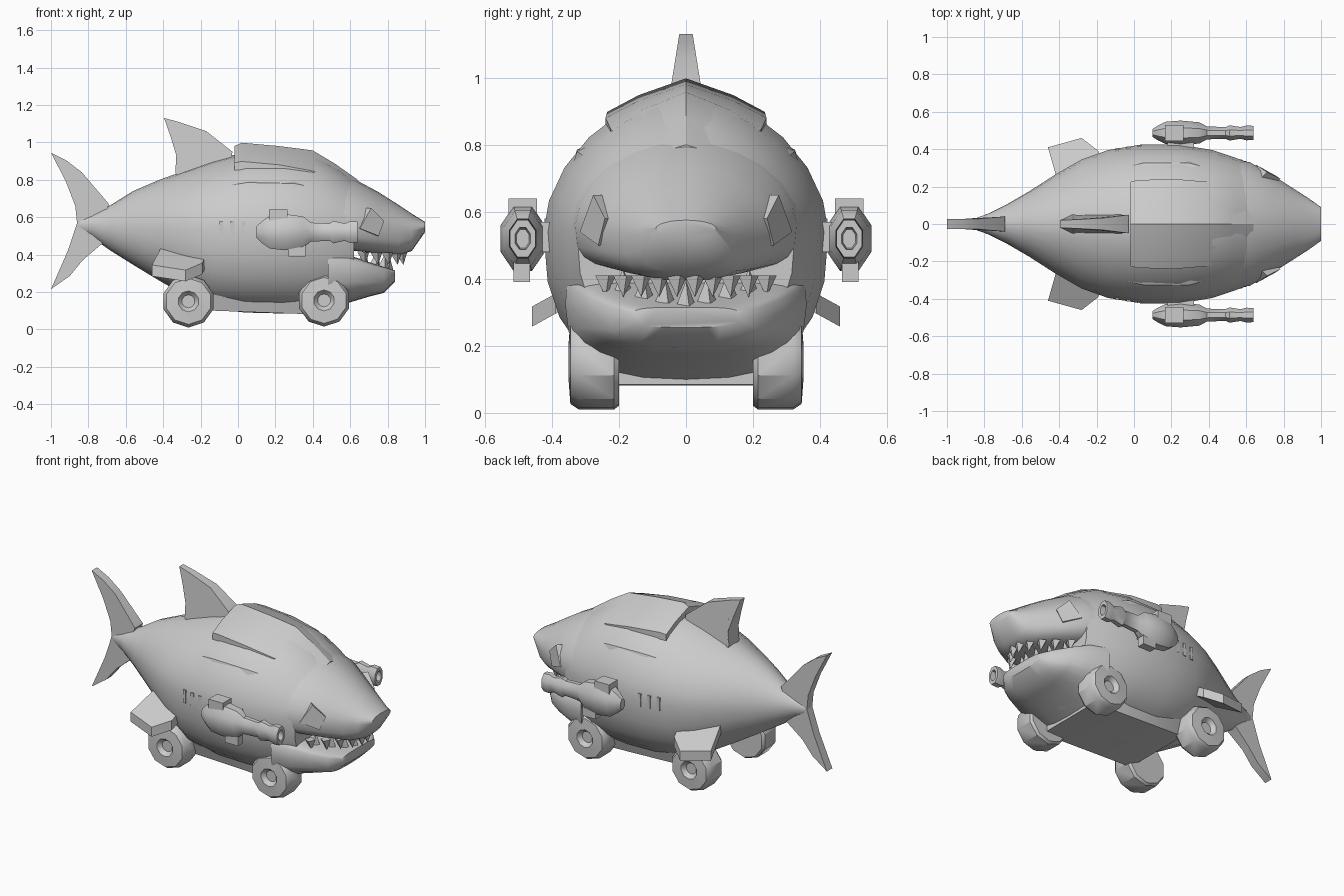
import bpy, bmesh, math
from mathutils import Vector

if "Cube" in bpy.data.objects:
    bpy.data.objects.remove(bpy.data.objects["Cube"])

grey = bpy.data.materials.new("matte grey")
grey.diffuse_color = (0.6, 0.6, 0.6, 1)
grey.use_nodes = True
grey.node_tree.nodes["Principled BSDF"].inputs["Base Color"].default_value = grey.diffuse_color


def finish(name, bm, angle=35):
    bmesh.ops.recalc_face_normals(bm, faces=bm.faces)
    me = bpy.data.meshes.new(name)
    bm.to_mesh(me)
    bm.free()
    me.materials.append(grey)
    ob = bpy.data.objects.new(name, me)
    bpy.context.collection.objects.link(ob)
    bpy.ops.object.select_all(action='DESELECT')
    ob.select_set(True)
    bpy.context.view_layer.objects.active = ob
    bpy.ops.object.shade_smooth_by_angle(angle=math.radians(angle))
    return ob


def skin(name, rings, angle=35):
    bm = bmesh.new()
    loops = [[bm.verts.new(p) for p in r] for r in rings]
    n = len(loops[0])
    for a, b in zip(loops, loops[1:]):
        for i in range(n):
            bm.faces.new((a[i], a[(i + 1) % n], b[(i + 1) % n], b[i]))
    bm.faces.new(loops[0])
    bm.faces.new(loops[-1])
    return finish(name, bm, angle)


def section(x, w, top, mid, bot, et=1.8, eb=2.4, n=24):
    """Cross-section with separate roundness above and below the widest line."""
    pts = []
    for i in range(n):
        a = 2 * math.pi * i / n
        c, s = math.cos(a), math.sin(a)
        e = 2 / (et if s >= 0 else eb)
        h = (top - mid) if s >= 0 else (mid - bot)
        pts.append((x, math.copysign(abs(c) ** e, c) * w,
                    mid + math.copysign(abs(s) ** e, s) * h))
    return pts


def fin(name, outline, half):
    """Upright fin in the xz plane; half(x, z) is the half thickness."""
    return skin(name, [[(x, s * half(x, z), z) for x, z in outline] for s in (-1, 1)], 50)


def box(name, lo, hi):
    (x0, y0, z0), (x1, y1, z1) = lo, hi
    ring = [(x0, y0), (x1, y0), (x1, y1), (x0, y1)]
    return skin(name, [[(x, y, z) for x, y in ring] for z in (z0, z1)])


def turned(name, prof, centre, axis, sides, squash=1.0, angle=35):
    """Revolve (along, radius) pairs about the x or y axis."""
    cx, cy, cz = centre
    rings = []
    for t, r in prof:
        ring = []
        for i in range(sides):
            a = 2 * math.pi * (i + 0.5) / sides
            u, v = r * math.cos(a) * squash, r * math.sin(a)
            ring.append((cx + t, cy + u, cz + v) if axis == 'x' else (cx + u, cy + t, cz + v))
        rings.append(ring)
    return skin(name, rings, angle)


# Main hull
skin("hull", [section(*s) for s in [
    (-0.85, 0.03, 0.595, 0.56, 0.52, 2, 2),
    (-0.78, 0.055, 0.62, 0.56, 0.49, 2, 2),
    (-0.68, 0.105, 0.665, 0.55, 0.42, 2, 2),
    (-0.56, 0.175, 0.74, 0.54, 0.345, 1.9, 2.1),
    (-0.42, 0.265, 0.80, 0.54, 0.26, 1.8, 2.2),
    (-0.28, 0.345, 0.85, 0.54, 0.18, 1.8, 2.3),
    (-0.14, 0.395, 0.90, 0.54, 0.11),
    (0.04, 0.425, 0.95, 0.54, 0.09),
    (0.24, 0.425, 0.955, 0.54, 0.085),
    (0.42, 0.395, 0.925, 0.54, 0.085),
    (0.54, 0.355, 0.86, 0.54, 0.12),
    (0.62, 0.325, 0.80, 0.54, 0.16)]], 45)

# Flat belly pan between the wheels
skin("belly_pan", [[(x, y, z) for y, z in
                    ((-w, b), (w, b), (w + 0.04, 0.22), (-w - 0.04, 0.22))]
                   for x, w, b in ((-0.20, 0.20, 0.13), (-0.13, 0.23, 0.10),
                                   (0.36, 0.23, 0.082), (0.48, 0.20, 0.085))])

# Upper head and snout
skin("snout", [section(*s) for s in [
    (0.53, 0.345, 0.84, 0.56, 0.43, 1.8, 3.5),
    (0.62, 0.33, 0.805, 0.56, 0.42, 1.8, 3.5),
    (0.75, 0.255, 0.735, 0.54, 0.405, 1.8, 3.2),
    (0.86, 0.185, 0.665, 0.53, 0.395, 1.9, 3),
    (0.93, 0.14, 0.618, 0.53, 0.42, 2, 3),
    (1.00, 0.09, 0.575, 0.55, 0.52, 2, 2)]], 45)

# Lower jaw
skin("lower_jaw", [section(*s) for s in [
    (0.48, 0.36, 0.42, 0.32, 0.10, 6, 2.6),
    (0.60, 0.335, 0.395, 0.31, 0.145, 6, 2.6),
    (0.70, 0.285, 0.36, 0.30, 0.175, 6, 2.8),
    (0.78, 0.225, 0.335, 0.28, 0.195, 6, 3),
    (0.84, 0.16, 0.315, 0.285, 0.255, 4, 3)]], 45)


# Teeth along both jaws
def tooth(bm, base, tip, r):
    ring = [bm.verts.new(base + Vector((r * math.cos(a), r * math.sin(a), 0)))
            for a in (0.3, 1.87, 3.44, 5.01)]
    apex = bm.verts.new(tip)
    bm.faces.new(ring)
    for i in range(4):
        bm.faces.new((ring[i], ring[(i + 1) % 4], apex))


for name, x_tip, spread, z0, dz, count in (("upper_teeth", 0.88, 0.24, 0.41, -0.065, 10),
                                           ("lower_teeth", 0.80, 0.25, 0.315, 0.08, 9)):
    bm = bmesh.new()
    for i in range(count):
        y = spread * (2 * i / (count - 1) - 1)
        x = x_tip - 0.21 * (abs(y) / spread) ** 1.6
        z = z0 + (0.05 * (abs(y) / spread) if dz > 0 else 0)
        tooth(bm, Vector((x, y, z)), Vector((x + 0.01, y, z + dz)), 0.032)
    finish(name, bm, 20)

# Raised canopy with a stepped rear edge
rings = []
for x, w, top, drop in [(-0.02, 0.225, 0.98, 0.09), (0.02, 0.235, 0.998, 0.10),
                        (0.22, 0.24, 0.98, 0.10), (0.40, 0.225, 0.957, 0.11),
                        (0.52, 0.18, 0.885, 0.08), (0.64, 0.10, 0.80, 0.035)]:
    edge = [(-1, 1), (-0.6, 0.5), (0, 0), (0.6, 0.5), (1, 1)]
    rings.append([(x, k * w, top - f * drop) for k, f in edge]
                 + [(x, w, top - drop - 0.08), (x, -w, top - drop - 0.08)])
skin("canopy", rings, 30)

# Fins
fin("dorsal_fin", [(-0.395, 1.13), (-0.32, 1.11), (-0.17, 1.06), (-0.03, 0.95),
                   (-0.05, 0.78), (-0.31, 0.76), (-0.335, 0.84), (-0.33, 0.93), (-0.36, 1.03)],
    lambda x, z: max(0.02, 0.052 - 0.16 * max(0, z - 0.93)))
tail_half = lambda x, z: 0.027 if x < -0.8 else 0.04
fin("upper_tail", [(-1, 0.945), (-0.92, 0.905), (-0.835, 0.84), (-0.69, 0.67),
                   (-0.74, 0.53), (-0.86, 0.56), (-0.87, 0.66), (-0.92, 0.79)], tail_half)
fin("lower_tail", [(-1, 0.215), (-0.90, 0.285), (-0.83, 0.37), (-0.69, 0.49),
                   (-0.75, 0.58), (-0.86, 0.57), (-0.91, 0.42)], tail_half)

for side, label in ((-1, "right"), (1, "left")):
    # Side fin sloping outward and down
    skin("side_fin_" + label,
         [[(x, side * y, 0.37 - 0.55 * (y - 0.3) + dz) for x, y in
           [(-0.46, 0.41), (-0.28, 0.46), (-0.19, 0.39), (-0.16, 0.25), (-0.40, 0.2)]]
          for dz in (-0.025, 0.035)])

    # Side gun: housing, barrel and hollow muzzle
    turned("gun_" + label, [(0, 0.035), (0.03, 0.065), (0.07, 0.095), (0.15, 0.105),
                            (0.25, 0.09), (0.29, 0.055), (0.39, 0.05), (0.41, 0.065),
                            (0.47, 0.05), (0.50, 0.063), (0.54, 0.06),
                            (0.54, 0.036), (0.50, 0.03)],
           (0.10, side * 0.487, 0.52), 'x', 8, 0.68)
    y0, y1 = sorted((side * 0.445, side * 0.53))
    box("gun_sight_" + label, (0.165, y0, 0.54), (0.265, y1, 0.64))
    y0, y1 = sorted((side * 0.465, side * 0.515))
    box("gun_magazine_" + label, (0.27, y0, 0.39), (0.36, y1, 0.50))
    y0, y1 = sorted((side * 0.36, side * 0.47))
    box("gun_mount_" + label, (0.18, y0, 0.48), (0.32, y1, 0.57))

    # Wheels with a small recessed centre
    for end, x, z, r in (("front", 0.46, 0.155, 0.14), ("rear", -0.265, 0.15, 0.14)):
        turned(f"{end}_wheel_{label}",
               [(side * t, k * r) for t, k in [(0.20, 0.92), (0.215, 1), (0.32, 1), (0.345, 0.88),
                                              (0.35, 0.4), (0.325, 0.25)]],
               (x, 0, z), 'y', 10)

    # Eye set into the slanted cheek under a heavy brow
    eye = [(0.71, 0.275, 0.65), (0.78, 0.24, 0.58), (0.75, 0.26, 0.50), (0.65, 0.315, 0.54)]
    skin("eye_" + label, [[(x + d, side * (y + d), z) for x, y, z in eye]
                          for d in (-0.03, 0.002)])

    # Gill slits
    for i in range(3):
        x = -0.10 + 0.06 * i
        y0, y1 = sorted((side * (0.37 + 0.01 * i), side * (0.406 + 0.008 * i)))
        box(f"gill_{i + 1}_{label}", (x, y0, 0.50), (x + 0.02, y1, 0.58))

    # Shoulder ridge
    skin("shoulder_ridge_" + label,
         [[(x, side * (w - 0.05), z - 0.03), (x, side * w, z - 0.03),
           (x, side * (w - 0.01), z), (x, side * (w - 0.06), z + 0.025)]
          for x, w, z in [(-0.15, 0.295, 0.755), (0.05, 0.335, 0.785),
                          (0.30, 0.335, 0.78), (0.50, 0.28, 0.74)]])
